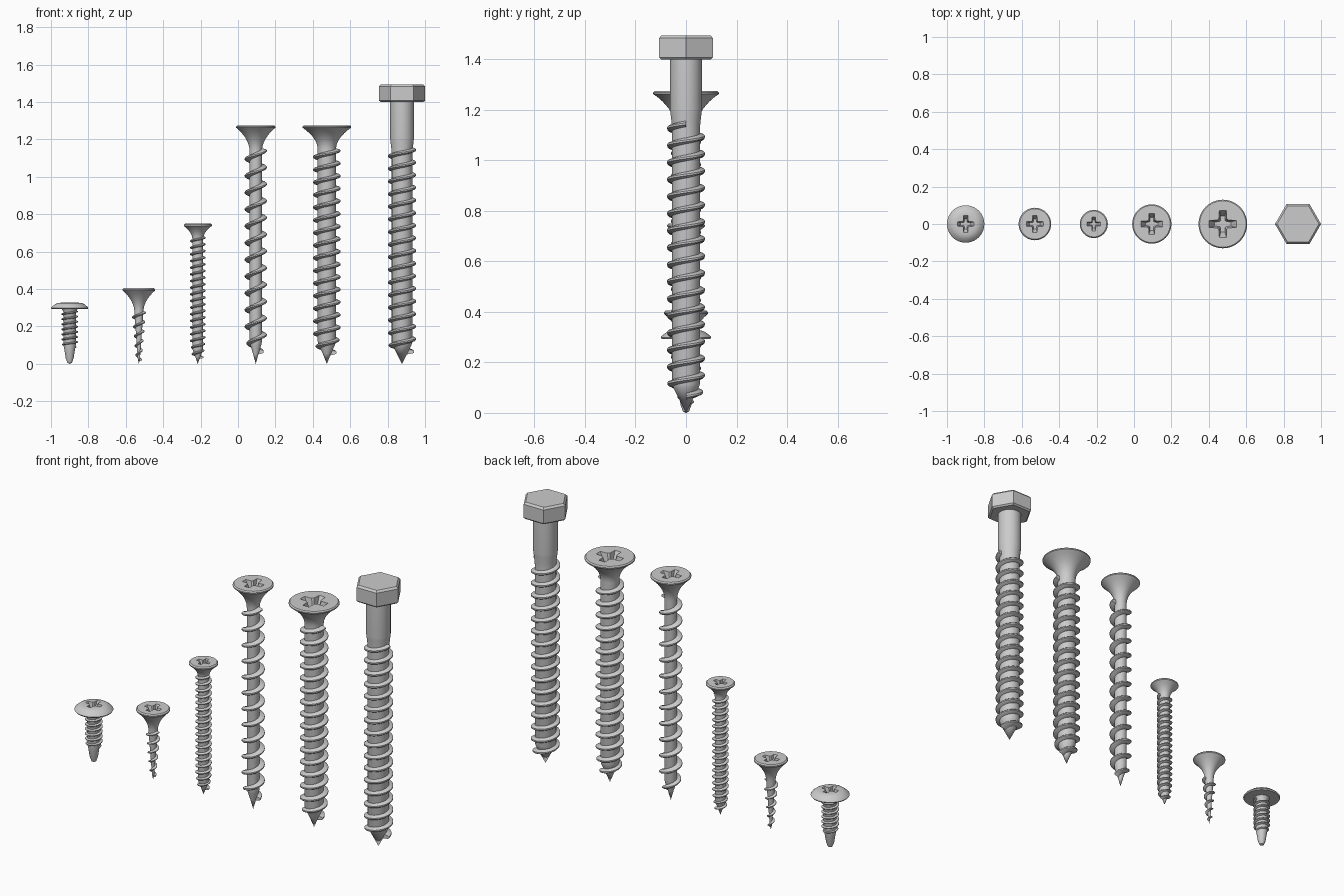
import bpy, bmesh
from math import sin, cos, pi, radians

if "Cube" in bpy.data.objects:
    bpy.data.objects.remove(bpy.data.objects["Cube"])


def make(name, verts, faces, smooth=True):
    me = bpy.data.meshes.new(name)
    me.from_pydata(verts, [], faces)
    bm = bmesh.new()
    bm.from_mesh(me)
    bmesh.ops.recalc_face_normals(bm, faces=bm.faces)
    bm.to_mesh(me)
    bm.free()
    ob = bpy.data.objects.new(name, me)
    bpy.context.collection.objects.link(ob)
    if smooth:
        shade(ob)
    return ob


def shade(ob):
    bpy.ops.object.select_all(action='DESELECT')
    ob.select_set(True)
    bpy.context.view_layer.objects.active = ob
    bpy.ops.object.shade_smooth_by_angle(angle=radians(35))


def lathe(name, cx, profile, n=40):
    # first and last profile points lie on the axis
    verts = [(cx, 0, profile[0][1])]
    for r, z in profile[1:-1]:
        verts += [(cx + r * cos(2*pi*i/n), r * sin(2*pi*i/n), z) for i in range(n)]
    verts.append((cx, 0, profile[-1][1]))
    top, rings = len(verts) - 1, len(profile) - 2
    faces = []
    for i in range(n):
        j = (i + 1) % n
        faces.append((0, 1 + j, 1 + i))
        for k in range(rings - 1):
            a, b = 1 + k*n, 1 + (k + 1)*n
            faces.append((a + i, a + j, b + j, b + i))
        a = 1 + (rings - 1)*n
        faces.append((a + i, a + j, top))
    return make(name, verts, faces)


def lerp_at(points, z):
    # radius at height z along (radius, z) points
    for (r0, z0), (r1, z1) in zip(points, points[1:]):
        if z0 <= z <= z1 and z1 > z0:
            return r0 + (r1 - r0) * (z - z0) / (z1 - z0)
    return points[-1][0] if z > points[-1][1] else points[0][0]


def thread(name, cx, core, outer, z0, z1, turns, w, n=32):
    # right-handed ridge: wide root, narrow rounded crest
    verts, faces = [], []
    steps = turns * n
    for s in range(steps + 1):
        t = 2 * pi * s / n
        z = z0 + (z1 - z0) * s / steps
        ri, ro = lerp_at(core, z) * 0.85, lerp_at(outer, z)
        sec = [(ri, -w), (ro - w*0.35, -w*0.55), (ro, -w*0.25),
               (ro, w*0.25), (ro - w*0.35, w*0.55), (ri, w)]
        verts += [(cx + r*cos(t), r*sin(t), z + dz) for r, dz in sec]
    m = 6
    for s in range(steps):
        for k in range(m):
            l = (k + 1) % m
            faces.append((s*m + k, s*m + l, (s + 1)*m + l, (s + 1)*m + k))
    faces += [tuple(range(m)), tuple(steps*m + k for k in range(m))]
    return make(name, verts, faces)


def cross_recess(ob, cx, z, a, depth):
    # tapered cross-shaped driver socket
    h, f = a * 0.26, a * 0.42
    quarter = [(a, -h), (a, h), (f, h*1.1), (h*1.1, f)]
    loop = []
    for q in range(4):
        c, s = round(cos(q*pi/2)), round(sin(q*pi/2))
        loop += [(x*c - y*s, x*s + y*c) for x, y in quarter]
    n = len(loop)
    verts = [(cx + x*k, y*k, zz) for k, zz in ((0.6, z - depth), (1.0, z), (1.0, z + 0.03))
             for x, y in loop]
    faces = [tuple(range(n)), tuple(range(2*n, 3*n))]
    faces += [(b + i, b + (i + 1) % n, b + n + (i + 1) % n, b + n + i)
              for b in (0, n) for i in range(n)]
    cut = make("recess_cutter", verts, faces, False)
    cut.hide_render = True
    mod = ob.modifiers.new("recess", 'BOOLEAN')
    mod.operation, mod.solver, mod.object = 'DIFFERENCE', 'EXACT', cut
    bpy.context.view_layer.objects.active = ob
    bpy.ops.object.modifier_apply(modifier=mod.name)
    bpy.data.objects.remove(cut)
    shade(ob)


def bugle(r, core, z, h):
    # concave flared head from the core up to the flat top
    pts = []
    for i in range(9):
        u = i / 8
        pts.append((core + (r - core) * u**2.1, z - h + (h - 0.012) * u))
    return pts + [(r, z - 0.006), (r - 0.006, z), (0, z)]


# name, x, head r, top z, head height, core r, cone z, outer r, thread z0, z1, turns, half width, socket
SCREWS = [
    ("fine_screw", -0.215, 0.075, 0.75, 0.085, 0.029, 0.075, 0.042, 0.035, 0.675, 18, 0.008, 0.037),
    ("coarse_screw", 0.095, 0.105, 1.275, 0.14, 0.033, 0.11, 0.059, 0.065, 1.14, 12, 0.014, 0.057),
    ("thick_screw", 0.475, 0.13, 1.275, 0.13, 0.049, 0.11, 0.073, 0.06, 1.14, 16, 0.014, 0.073),
]
for name, x, hr, top, hh, cr, cz, ro, z0, z1, turns, w, a in SCREWS:
    core = [(0, 0), (cr*0.45, cz*0.5), (cr*0.9, cz*0.93), (cr, cz*1.1)]
    body = lathe(name + "_body", x, core + bugle(hr, cr, top, hh))
    cross_recess(body, x, top, a, a * 0.7)
    thread(name + "_thread", x, core, [(ro*0.72, z0), (ro, z0 + 0.09)], z0, z1, turns, w)

# short tapered screw
x = -0.53
core = [(0, 0), (0.006, 0.03), (0.022, 0.25)]
body = lathe("tapered_screw_body", x, core + bugle(0.087, 0.024, 0.405, 0.13))
cross_recess(body, x, 0.405, 0.046, 0.03)
thread("tapered_screw_thread", x, core, [(0.016, 0.02), (0.039, 0.28)], 0.022, 0.275, 5, 0.008)

# short washer-head drilling screw
x = -0.9
core = [(0, 0), (0.012, 0.006), (0.021, 0.03), (0.028, 0.075), (0.033, 0.1)]
head = [(0.034, 0.28), (0.042, 0.293), (0.096, 0.293), (0.1, 0.299), (0.096, 0.305),
        (0.078, 0.319), (0.066, 0.325), (0.05, 0.327), (0, 0.327)]
body = lathe("washer_screw_body", x, core + head)
cross_recess(body, x, 0.327, 0.045, 0.03)
thread("washer_screw_thread", x, core, [(0.036, 0.085), (0.045, 0.12)], 0.09, 0.28, 7, 0.0065)

# large hex-head bolt
x = 0.877
core = [(0, 0), (0.05, 0.1), (0.055, 0.115)]
shank = [(0.055, 1.12), (0.057, 1.15), (0.062, 1.19), (0.063, 1.2), (0.063, 1.41), (0, 1.41)]
lathe("bolt_shank", x, core + shank)
thread("bolt_thread", x, core, [(0.064, 0.06), (0.075, 0.12)], 0.065, 1.145, 16, 0.0145)
lathe("bolt_hex_head", x, [(0, 1.4), (0.114, 1.4), (0.123, 1.408), (0.123, 1.484),
                           (0.112, 1.495), (0, 1.495)], 6)
